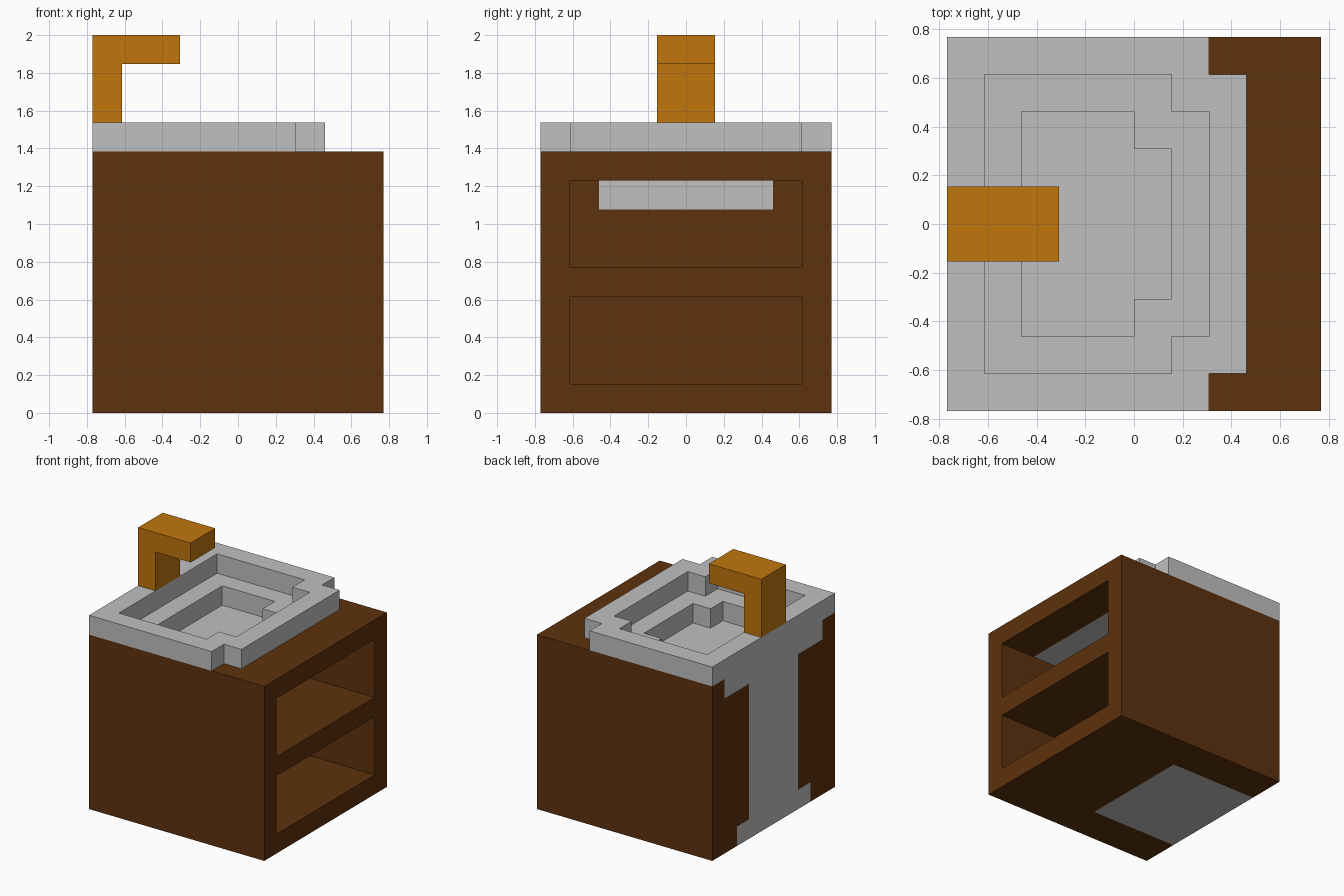
import bpy, bmesh, math

cube = bpy.data.objects.get("Cube")
if cube:
    bpy.data.objects.remove(cube, do_unlink=True)

U = 2 / 13  # block size: the model is 10 x 10 x 13 blocks


def material(name, rgb):
    m = bpy.data.materials.new(name)
    m.use_nodes = True
    m.diffuse_color = (*rgb, 1)
    bsdf = next(n for n in m.node_tree.nodes if n.type == 'BSDF_PRINCIPLED')
    bsdf.inputs["Base Color"].default_value = (*rgb, 1)
    return m


wood = material("brown_wood", (0.112, 0.032, 0.0044))
stone = material("light_grey", (0.527, 0.527, 0.527))
brass = material("orange_brass", (0.527, 0.181, 0.004))


def box(x0, x1, y0, y1, z0, z1):
    """Set of grid blocks filling a box."""
    return {(x, y, z) for x in range(x0, x1) for y in range(y0, y1) for z in range(z0, z1)}


def build(name, blocks, mat):
    """Outer skin of a set of blocks, with flat areas merged."""
    bm = bmesh.new()
    verts = {}

    def vert(p):
        if p not in verts:
            verts[p] = bm.verts.new(((p[0] - 5) * U, (p[1] - 5) * U, p[2] * U))
        return verts[p]

    for b in sorted(blocks):
        for axis in range(3):
            u, v = (axis + 1) % 3, (axis + 2) % 3
            for side in (0, 1):
                near = list(b)
                near[axis] += 2 * side - 1
                if tuple(near) in blocks:
                    continue
                corners = []
                for du, dv in ((0, 0), (1, 0), (1, 1), (0, 1)):
                    p = list(b)
                    p[axis] += side
                    p[u] += du
                    p[v] += dv
                    corners.append(vert(tuple(p)))
                bm.faces.new(corners if side else corners[::-1])
    bmesh.ops.dissolve_limit(bm, angle_limit=math.radians(1),
                             verts=bm.verts[:], edges=bm.edges[:])
    me = bpy.data.meshes.new(name)
    bm.to_mesh(me)
    bm.free()
    me.materials.append(mat)
    ob = bpy.data.objects.new(name, me)
    bpy.context.collection.objects.link(ob)
    return ob


# Basin: stepped rim, ledge and floor
rim_hole = box(1, 6, 1, 9, 9, 10) | box(6, 7, 2, 8, 9, 10)
rim = (box(0, 7, 0, 10, 9, 10) | box(7, 8, 1, 9, 9, 10)) - rim_hole
bowl_hole = box(2, 5, 2, 8, 8, 9) | box(5, 6, 3, 7, 8, 9)
ledge = box(0, 8, 1, 9, 8, 9)
bowl_floor = box(1, 6, 2, 8, 7, 8)

# Drain running down the back, with a wide foot
drain = box(0, 1, 3, 7, 1, 8) | box(0, 5, 2, 8, 0, 1)
basin = (rim | ledge | bowl_floor | drain) - bowl_hole
build("basin_and_drain", basin, stone)

# Cabinet with two open shelves, fitted around the basin
shelves = box(6, 10, 1, 9, 1, 4) | box(6, 10, 1, 9, 5, 8)
cabinet = box(0, 10, 0, 10, 0, 9) - shelves - basin - bowl_hole
build("cabinet", cabinet, wood)

# Tap: upright and spout
build("tap", box(0, 1, 4, 6, 10, 13) | box(0, 3, 4, 6, 12, 13), brass)
